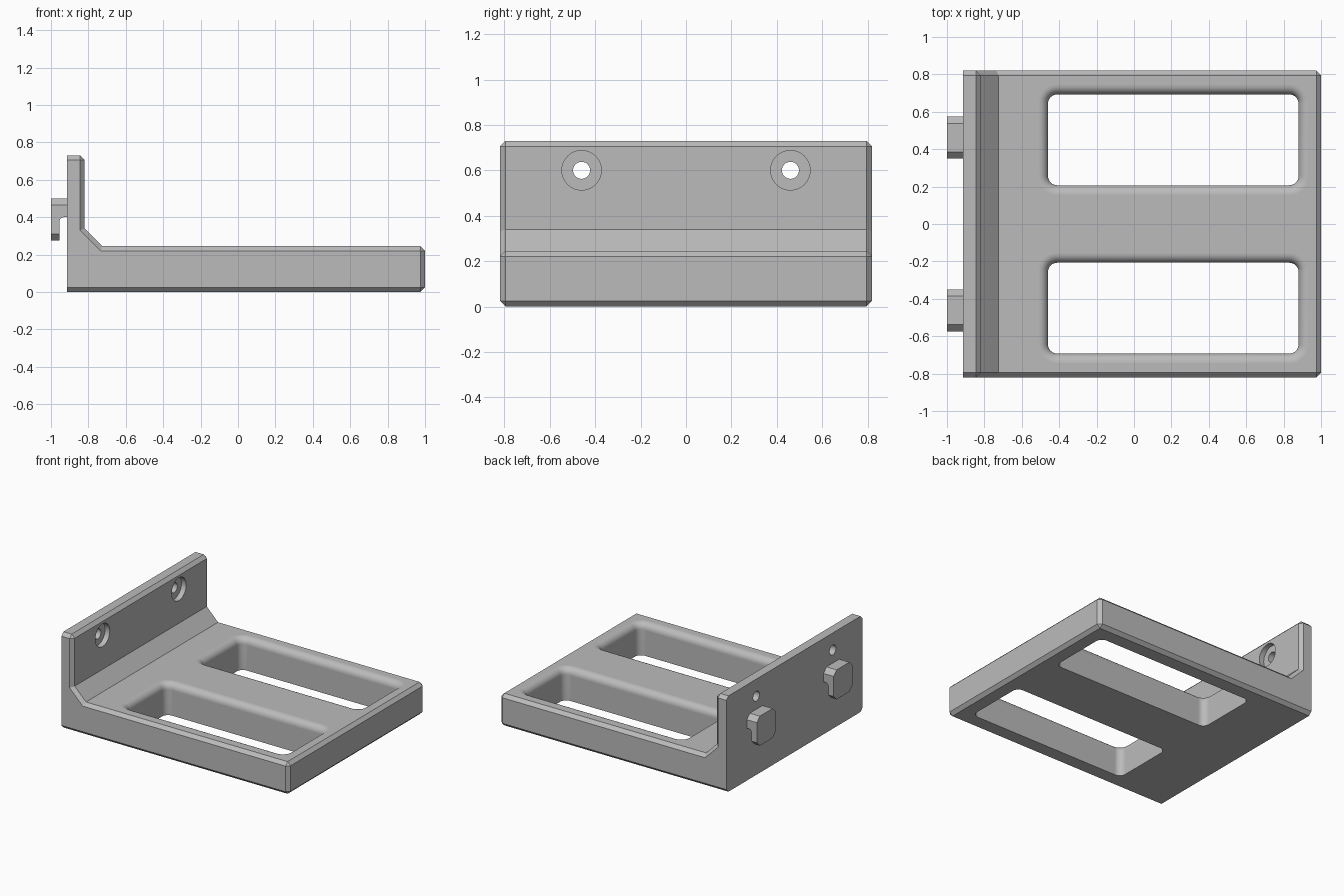
import bpy, bmesh, math

if "Cube" in bpy.data.objects:
    bpy.data.objects.remove(bpy.data.objects["Cube"], do_unlink=True)

# One plain grey for the whole bracket
GREY = (0.5, 0.5, 0.5, 1)
grey = bpy.data.materials.new("plain_grey")
grey.use_nodes = True
grey.diffuse_color = GREY
grey.node_tree.nodes["Principled BSDF"].inputs["Base Color"].default_value = GREY

HALF, BACK, TOP, CHAMFER = 0.82, -0.915, 0.245, 0.025


def loft(name, rings, chamfer_rule=None):
    """Solid skinned through equal-length rings of points, capped at both ends."""
    bm = bmesh.new()
    loops = [[bm.verts.new(p) for p in ring] for ring in rings]
    for a, b in zip(loops, loops[1:]):
        for i in range(len(a)):
            j = (i + 1) % len(a)
            bm.faces.new((a[i], a[j], b[j], b[i]))
    bm.faces.new(loops[0])
    bm.faces.new(loops[-1])
    bmesh.ops.recalc_face_normals(bm, faces=bm.faces)
    if chamfer_rule:
        edges = [e for e in bm.edges if chamfer_rule(e)]
        bmesh.ops.bevel(bm, geom=edges, offset=CHAMFER, segments=1,
                        profile=0.5, affect='EDGES')
    mesh = bpy.data.meshes.new(name)
    bm.to_mesh(mesh)
    bm.free()
    mesh.materials.append(grey)
    obj = bpy.data.objects.new(name, mesh)
    bpy.context.collection.objects.link(obj)
    return obj


def rounded_rect(x0, x1, y0, y1, r, z, steps=8):
    """Ring of a rounded rectangle at height z."""
    ring = []
    corners = [(x1 - r, y1 - r), (x0 + r, y1 - r), (x0 + r, y0 + r), (x1 - r, y0 + r)]
    for k, (cx, cy) in enumerate(corners):
        for i in range(steps + 1):
            a = math.pi / 2 * (k + i / steps)
            ring.append((cx + r * math.cos(a), cy + r * math.sin(a), z))
    return ring


def disc(x, y, z, r, n=48):
    """Ring of a circle facing along x."""
    return [(x, y + r * math.cos(math.tau * i / n), z + r * math.sin(math.tau * i / n))
            for i in range(n)]


def cut(obj, cutter):
    mod = obj.modifiers.new("cut", 'BOOLEAN')
    mod.operation = 'DIFFERENCE'
    mod.solver = 'EXACT'
    mod.object = cutter
    bpy.context.view_layer.objects.active = obj
    bpy.ops.object.modifier_apply(modifier=mod.name)
    bpy.data.objects.remove(cutter, do_unlink=True)


def shade(obj):
    """Smooth the curved faces, keep the axis-aligned ones flat."""
    bpy.ops.object.select_all(action='DESELECT')
    obj.select_set(True)
    bpy.context.view_layer.objects.active = obj
    bpy.ops.object.shade_smooth_by_angle(angle=math.radians(30))
    for p in obj.data.polygons:
        p.use_smooth = max(abs(c) for c in p.normal) < 0.999


# L-shaped body, chamfered everywhere but the wall side and the inner corner
profile = [(BACK, 0), (1, 0), (1, TOP), (-0.725, TOP), (-0.82, 0.34), (-0.82, 0.73), (BACK, 0.73)]


def chamfered(e):
    if any(v.co.x < BACK + 0.001 for v in e.verts) and \
            all(v.co.x < BACK + 0.001 for v in e.verts):
        return False
    return e.calc_face_angle_signed() > 0.1


body = loft("bracket_body", [[(x, y, z) for x, z in profile] for y in (-HALF, HALF)], chamfered)

# Two long slots with a rounded upper rim
RIM, STEPS = 0.05, 8
for y0, y1 in ((0.207, 0.693), (-0.693, -0.207)):
    levels = [(0, -0.1)]
    for i in range(STEPS + 1):
        a = math.pi / 2 * i / STEPS
        levels.append((RIM * (1 - math.cos(a)), TOP - RIM + RIM * math.sin(a)))
    levels.append((RIM, 0.4))
    rings = [rounded_rect(-0.46 - e, 0.88 + e, y0 - e, y1 + e, 0.05 + e, z) for e, z in levels]
    cut(body, loft("slot_cutter", rings))

# Counterbored screw holes
for y in (-0.46, 0.46):
    steps = ((-1.1, 0.0375), (-0.86, 0.0375), (-0.86, 0.087), (-0.7, 0.087))
    cut(body, loft("screw_hole_cutter", [disc(x, y, 0.6, r) for x, r in steps]))
shade(body)

# Hanging hooks on the wall side
W, C, Z0, Z1 = 0.1125, 0.036, 0.275, 0.5
outline = [(-W + C, Z0), (W - C, Z0), (W, Z0 + C), (W, Z1 - C),
           (W - C, Z1), (-W + C, Z1), (-W, Z1 - C), (-W, Z0 + C)]
for side, y in (("left", 0.462), ("right", -0.462)):
    hook = loft(side + "_hook", [[(x, y + dy, z) for dy, z in outline] for x in (-1, BACK)])
    r, x0, z1 = 0.025, -0.955, 0.4
    notch = [(-0.8, 0.2), (-0.8, z1)]
    for i in range(9):
        a = math.pi / 2 * (1 + i / 8)
        notch.append((x0 + r + r * math.cos(a), z1 - r + r * math.sin(a)))
    notch.append((x0, 0.2))
    cut(hook, loft("notch_cutter", [[(x, y + d, z) for x, z in notch] for d in (-0.2, 0.2)]))
    shade(hook)
